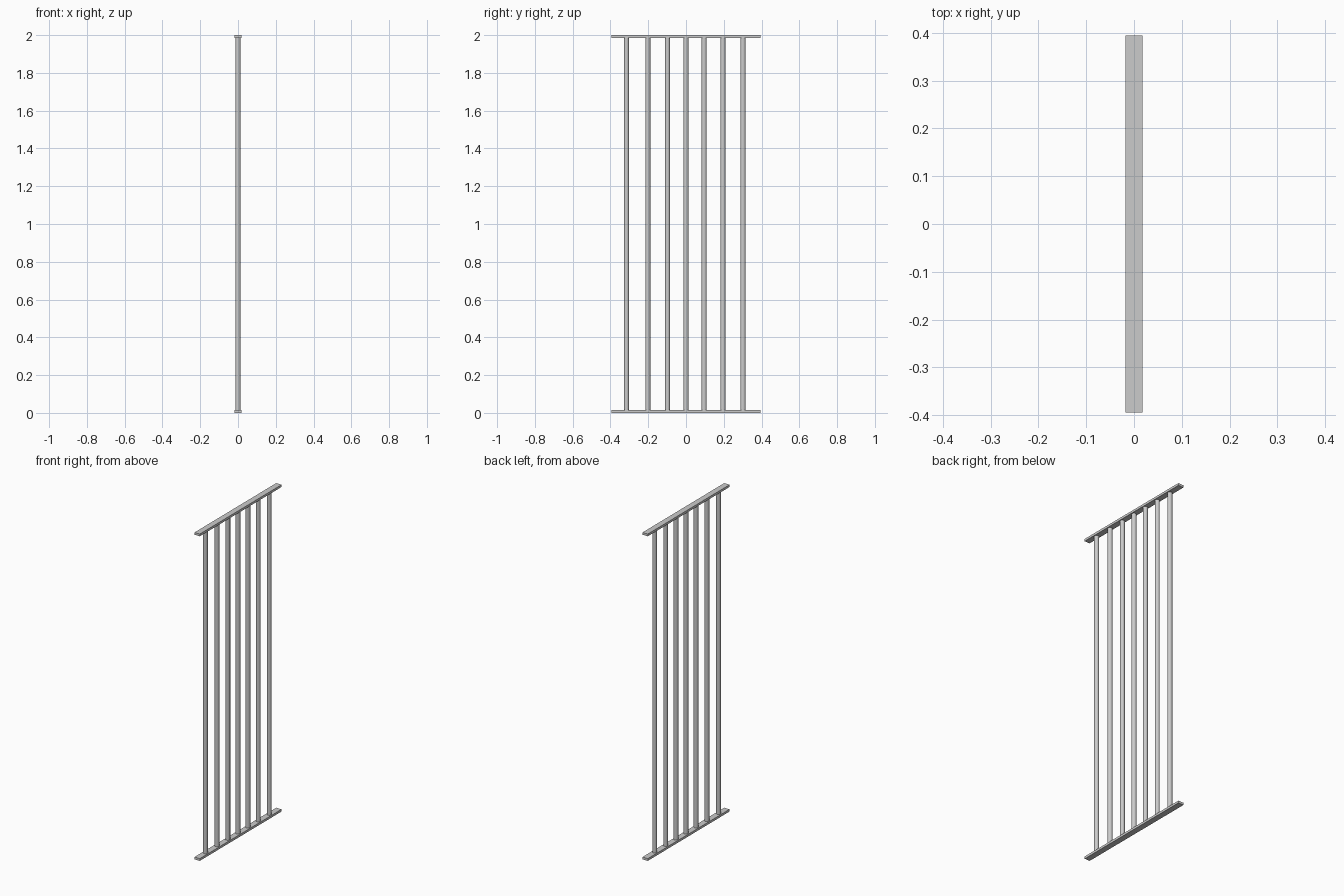
import bpy

if "Cube" in bpy.data.objects:
    bpy.data.objects.remove(bpy.data.objects["Cube"])

RAIL_W, RAIL_L, RAIL_T = 0.036, 0.79, 0.014
HEIGHT = 2.0
BAR_R = 0.0135


def rail(name, z):
    bpy.ops.mesh.primitive_cube_add(size=1, location=(0, 0, z))
    ob = bpy.context.object
    ob.name = name
    ob.scale = (RAIL_W, RAIL_L, RAIL_T)
    bpy.ops.object.transform_apply(location=False, rotation=False, scale=True)


def bar(name, y):
    bpy.ops.mesh.primitive_cylinder_add(
        vertices=16, radius=BAR_R, depth=HEIGHT - RAIL_T, location=(0, y, HEIGHT / 2))
    bpy.context.object.name = name
    bpy.ops.object.shade_smooth_by_angle()


# Flat rails at floor and ceiling
rail("bottom_rail", RAIL_T / 2)
rail("top_rail", HEIGHT - RAIL_T / 2)

# Seven round upright bars, slightly uneven spacing
for i, y in enumerate((-0.315, -0.202, -0.098, 0.0, 0.096, 0.196, 0.302)):
    bar(f"upright_bar_{i + 1}", y)
